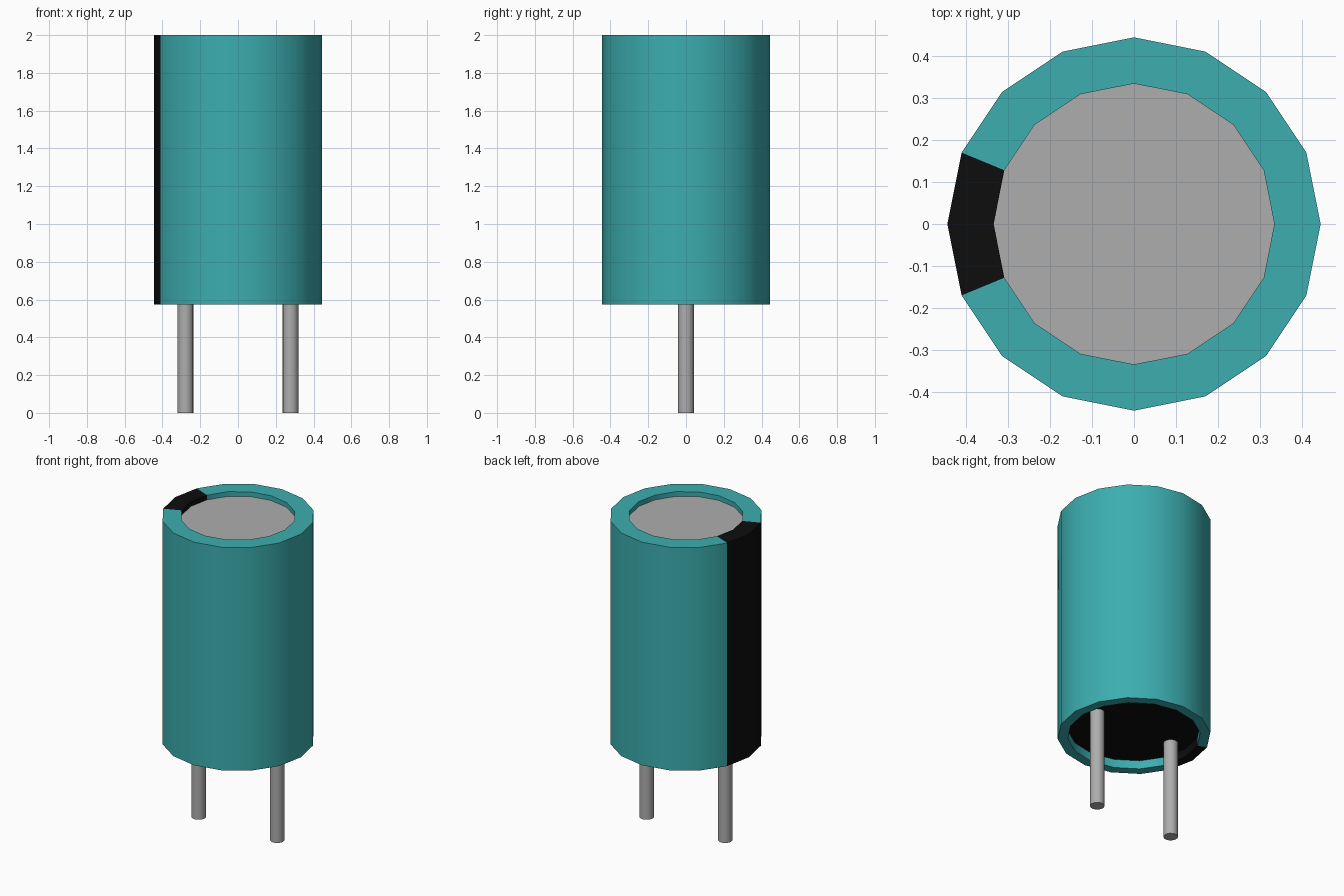
import bpy
import bmesh
import math

cube = bpy.data.objects.get("Cube")
if cube:
    bpy.data.objects.remove(cube, do_unlink=True)

SIDES = 16
SLEEVE_BOTTOM, SLEEVE_TOP = 0.573, 2.0
TOP_DISC_Z, SEAL_Z = 1.97, 0.627


def make_material(name, colour):
    mat = bpy.data.materials.new(name)
    mat.diffuse_color = (*colour, 1)
    mat.use_nodes = True
    bsdf = mat.node_tree.nodes["Principled BSDF"]
    bsdf.inputs["Base Color"].default_value = (*colour, 1)
    bsdf.inputs["Roughness"].default_value = 0.6
    return mat


teal = make_material("teal sleeve", (0.045, 0.42, 0.43))
black = make_material("black", (0.004, 0.004, 0.004))
grey = make_material("grey metal", (0.42, 0.42, 0.42))


def make_object(name, bm, materials):
    mesh = bpy.data.meshes.new(name)
    bm.to_mesh(mesh)
    bm.free()
    for mat in materials:
        mesh.materials.append(mat)
    obj = bpy.data.objects.new(name, mesh)
    bpy.context.collection.objects.link(obj)
    bpy.ops.object.select_all(action="DESELECT")
    obj.select_set(True)
    bpy.context.view_layer.objects.active = obj
    bpy.ops.object.shade_smooth_by_angle(angle=math.radians(30))
    return obj


def lathe(profile, sides=SIDES):
    """Revolve (radius, height) points, listed from top to bottom, around z."""
    bm = bmesh.new()
    rings = [[bm.verts.new((r * math.cos(a), r * math.sin(a), z))
              for a in (2 * math.pi * j / sides for j in range(sides))]
             for r, z in profile]
    for upper, lower in zip(rings, rings[1:]):
        for j in range(sides):
            k = (j + 1) % sides
            bm.faces.new((upper[j], lower[j], lower[k], upper[k]))
    return bm, rings


def disc(name, radius, z, mat, facing_up):
    bm, rings = lathe([(radius, z)])
    bm.faces.new(rings[0] if facing_up else rings[0][::-1])
    return make_object(name, bm, [mat])


# Sleeve with rolled-in lips; the two segments around -x carry the stripe
bm, _ = lathe([(0.334, TOP_DISC_Z), (0.334, SLEEVE_TOP), (0.444, SLEEVE_TOP),
               (0.444, SLEEVE_BOTTOM), (0.385, SLEEVE_BOTTOM), (0.385, SEAL_Z)])
for face in bm.faces:
    c = face.calc_center_median()
    if abs(math.atan2(c.y, c.x)) > math.pi - 2 * math.pi / SIDES:
        face.material_index = 1
make_object("sleeve", bm, [teal, black])

# Recessed metal top and black bottom seal
disc("can_top", 0.334, TOP_DISC_Z, grey, True)
disc("bottom_seal", 0.385, SEAL_Z, black, False)

# Pair of wire leads
for side, name in ((1, "left_lead"), (-1, "right_lead")):
    bm, rings = lathe([(0.042, SEAL_Z), (0.042, 0)])
    bm.faces.new(rings[-1][::-1])
    bmesh.ops.translate(bm, verts=bm.verts, vec=(side * 0.278, 0, 0))
    make_object(name, bm, [grey])
